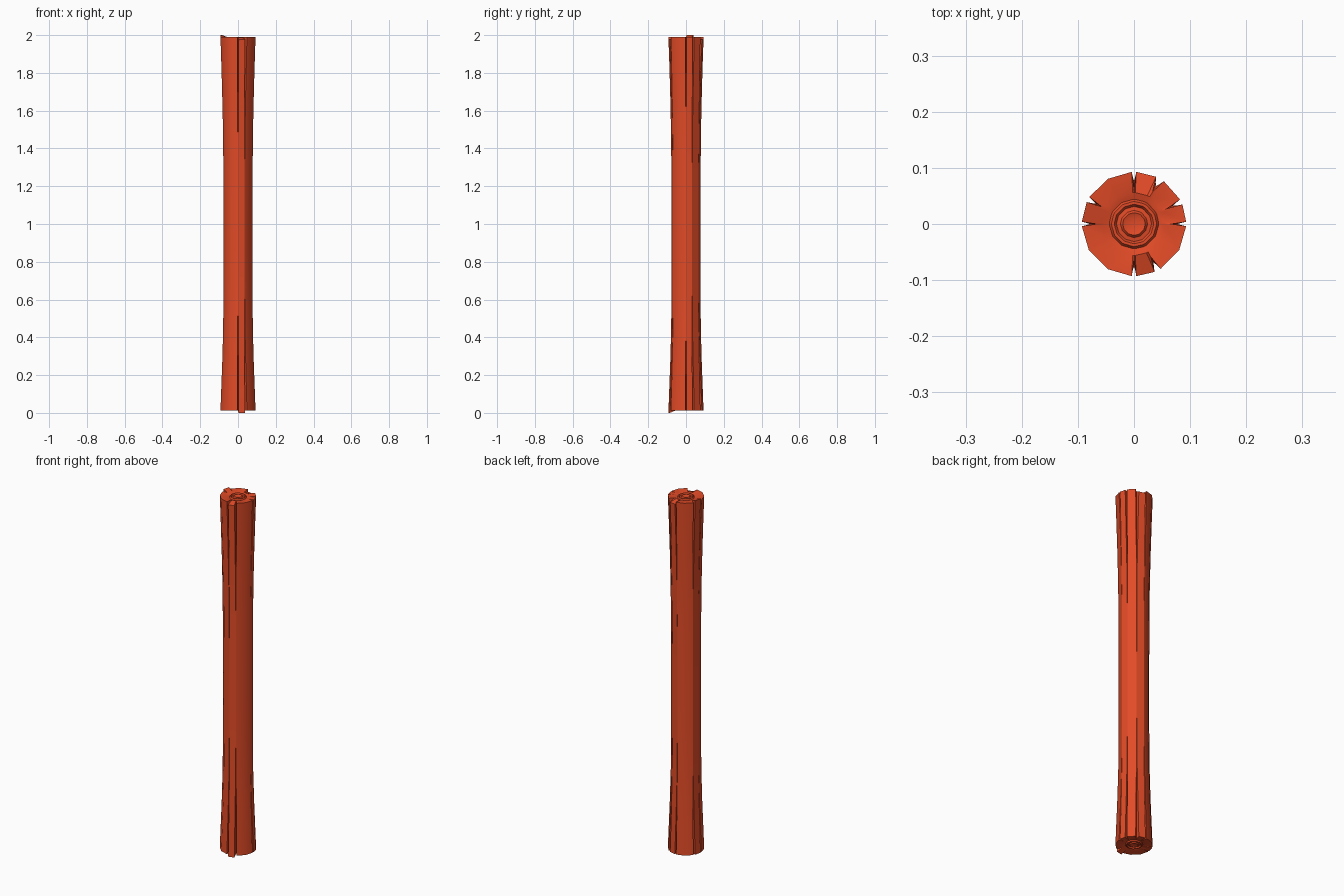
import bpy, bmesh, math

if "Cube" in bpy.data.objects:
    bpy.data.objects.remove(bpy.data.objects["Cube"])

# crack angle (deg): (half width, depth, fade length from each end)
CRACKS = {0: (0.004, 0.026, 0.55), 25: (0.005, 0.028, 0.6), 60: (0.008, 0.026, 0.55),
          90: (0.004, 0.03, 0.6), 152: (0.005, 0.028, 0.6), 180: (0.004, 0.026, 0.5),
          270: (0.004, 0.03, 0.75), 297: (0.006, 0.027, 0.6)}
PLAIN = [120, 210, 240, 330]
ANGLES = sorted(list(CRACKS) + PLAIN)
# splinters between cracks: start angle -> (top shift, bottom shift)
SHIFT = {60: (-0.014, 0.0), 152: (0.01, 0.0), 270: (-0.014, -0.012)}
Z0, Z1 = 0.012, 1.99
# flared trunk profile: height, radius
PROFILE = [(Z0, 0.093), (0.12, 0.089), (0.28, 0.083), (0.45, 0.0785), (0.7, 0.0765),
           (1.0, 0.0765), (1.3, 0.0775), (1.5, 0.0795), (1.7, 0.084), (1.87, 0.089), (Z1, 0.093)]
# growth rings on the cut ends: radius, outward offset
RINGS = [(0.056, 0.0), (0.044, -0.004), (0.04, 0.002), (0.035, 0.002), (0.031, -0.004),
         (0.024, -0.003), (0.02, 0.002), (0.013, -0.001)]


def section(z, r, end=0):
    """Points of one cross-section, with V-shaped cracks."""
    pts = []
    dist = min(z - Z0, Z1 - z)

    def shift(a):
        if end == 0 or a not in SHIFT:
            return 0
        return SHIFT[a][0] if end > 0 else SHIFT[a][1]

    for i, a in enumerate(ANGLES):
        t = math.radians(a)
        if a in CRACKS:
            w, d, length = CRACKS[a]
            f = max(0.03, 1 - dist / length)
            dt = w * f / r
            prev = ANGLES[i - 1]
            for ang, rad, dz in ((t - dt, r, shift(prev)), (t, r - d * f, 0), (t + dt, r, shift(a))):
                pts.append((rad * math.cos(ang), rad * math.sin(ang), z + dz))
        else:
            pts.append((r * math.cos(t), r * math.sin(t), z))
    return pts


bm = bmesh.new()


def bridge(a, b):
    n = len(a)
    for i in range(n):
        bm.faces.new((a[i], a[(i + 1) % n], b[(i + 1) % n], b[i]))


# trunk wall
loops = []
for k, (z, r) in enumerate(PROFILE):
    end = -1 if k == 0 else (1 if k == len(PROFILE) - 1 else 0)
    loops.append([bm.verts.new(p) for p in section(z, r, end)])
for a, b in zip(loops, loops[1:]):
    bridge(a, b)

# cut ends with growth rings
for outer, z, s in ((loops[-1], Z1, 1), (loops[0], Z0, -1)):
    last = outer
    dirs = [math.atan2(v.co.y, v.co.x) for v in outer]
    for r, dz in RINGS:
        ring = [bm.verts.new((r * math.cos(t), r * math.sin(t), z - 0.003 * s + dz * s)) for t in dirs]
        bridge(last, ring)
        last = ring
    c = bm.verts.new((0, 0, z - 0.004 * s))
    for i in range(len(last)):
        bm.faces.new((last[i], last[(i + 1) % len(last)], c))

bmesh.ops.recalc_face_normals(bm, faces=bm.faces)
me = bpy.data.meshes.new("wooden_post")
bm.to_mesh(me)
bm.free()
post = bpy.data.objects.new("wooden_post", me)
bpy.context.collection.objects.link(post)

mat = bpy.data.materials.new("orange red wood")
mat.diffuse_color = (0.76, 0.07, 0.02, 1)
mat.use_nodes = True
mat.node_tree.nodes["Principled BSDF"].inputs["Base Color"].default_value = mat.diffuse_color
me.materials.append(mat)

bpy.context.view_layer.objects.active = post
post.select_set(True)
bpy.ops.object.shade_smooth_by_angle(angle=math.radians(35))
